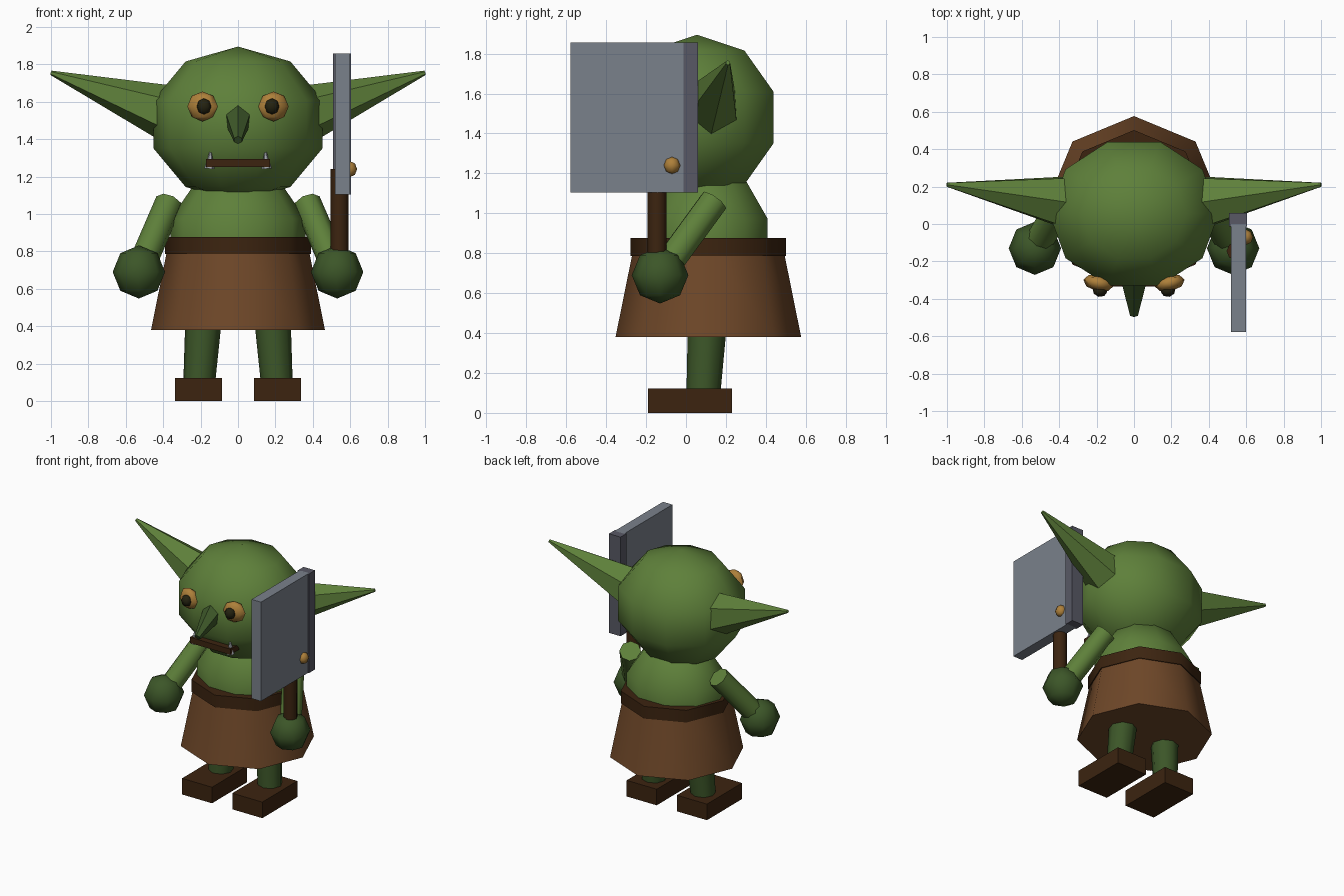
import bpy, bmesh, math
from mathutils import Matrix, Vector

if "Cube" in bpy.data.objects:
    bpy.data.objects.remove(bpy.data.objects["Cube"])


def srgb(r, g, b):
    return tuple(((c / 255 + 0.055) / 1.055) ** 2.4 if c > 10 else c / 3295 for c in (r, g, b)) + (1.0,)


def material(name, *rgb):
    m = bpy.data.materials.new(name)
    m.diffuse_color = srgb(*rgb)
    m.use_nodes = True
    m.node_tree.nodes["Principled BSDF"].inputs["Base Color"].default_value = m.diffuse_color
    return m


GREEN = material("green skin", 94, 128, 58)
DARK_GREEN = material("dark green skin", 60, 86, 40)
LEATHER = material("brown leather", 110, 71, 40)
DARK = material("dark leather", 60, 36, 16)
GOLD = material("gold", 174, 128, 58)
BLACK = material("pupil black", 36, 34, 16)
STEEL = material("steel", 122, 129, 139)
SPINE = material("dark steel", 88, 89, 101)
BONE = material("tusk grey", 160, 165, 170)


def finish(name, bm, mat, matrix, mirror=False, smooth=True):
    bm.transform(matrix)
    if mirror:
        bm.transform(Matrix.Scale(-1, 4, (1, 0, 0)))
        bmesh.ops.reverse_faces(bm, faces=bm.faces)
    me = bpy.data.meshes.new(name)
    bm.to_mesh(me)
    bm.free()
    me.materials.append(mat)
    if smooth:
        me.shade_smooth()
        me.set_sharp_from_angle(angle=math.radians(50))
    ob = bpy.data.objects.new(name, me)
    bpy.context.collection.objects.link(ob)
    return ob


def ball(name, mat, centre, radii, segs=8, rings=4, turn=0, mirror=False):
    bm = bmesh.new()
    bmesh.ops.create_uvsphere(bm, u_segments=segs, v_segments=rings, radius=1)
    # a vertex meridian lies on the x axis
    bm.transform(Matrix.Rotation(math.pi / 2, 4, 'Z'))
    m = (Matrix.Translation(centre) @ Matrix.Rotation(math.radians(turn), 4, 'Z')
         @ Matrix.Diagonal((*radii, 1)))
    finish(name, bm, mat, m, mirror)


def rod(name, mat, a, b, r1, r2, segs=8, mirror=False):
    a, b = Vector(a), Vector(b)
    bm = bmesh.new()
    bmesh.ops.create_cone(bm, cap_ends=True, segments=segs, radius1=r1, radius2=r2,
                          depth=(b - a).length)
    rot = (b - a).to_track_quat('Z', 'Y').to_matrix().to_4x4()
    finish(name, bm, mat, Matrix.Translation((a + b) / 2) @ rot, mirror)


def box(name, mat, lo, hi, mirror=False):
    lo, hi = Vector(lo), Vector(hi)
    bm = bmesh.new()
    bmesh.ops.create_cube(bm, size=1)
    finish(name, bm, mat, Matrix.Translation((lo + hi) / 2) @ Matrix.Diagonal((*(hi - lo), 1)),
           mirror, smooth=False)


# head and body
ball("head", GREEN, (0, 0.055, 1.48), (0.476, 0.425, 0.415), 10, 5)
ball("torso", GREEN, (0, 0.11, 0.85), (0.38, 0.33, 0.40), 10, 5)
rod("tunic_skirt", LEATHER, (0, 0.112, 0.38), (0, 0.112, 0.85), 0.465, 0.37)
rod("belt", DARK, (0, 0.112, 0.785), (0, 0.112, 0.877), 0.39, 0.39)

# face
rod("nose", DARK_GREEN, (0, -0.27, 1.525), (0, -0.485, 1.395), 0.083, 0.024, 6)
box("mouth", DARK, (-0.17, -0.335, 1.25), (0.17, -0.23, 1.293))

# paired parts
for side, flip in (("right", False), ("left", True)):
    rod(side + "_ear", GREEN, (0.36, 0.117, 1.535), (1.0, 0.21, 1.755), 0.155, 0.012, 6, flip)
    ball(side + "_eye", GOLD, (0.19, -0.315, 1.575), (0.083, 0.045, 0.08), 8, 4, 12, flip)
    ball(side + "_pupil", BLACK, (0.182, -0.355, 1.575), (0.04, 0.035, 0.043), 8, 4, 12, flip)
    rod(side + "_tusk", BONE, (0.153, -0.305, 1.242), (0.147, -0.305, 1.33), 0.028, 0.006, 6, flip)
    rod(side + "_arm", GREEN, (0.37, 0.14, 1.06), (0.53, -0.13, 0.69), 0.075, 0.075, 8, flip)
    ball(side + "_fist", DARK_GREEN, (0.53, -0.13, 0.69), (0.14, 0.142, 0.142), 8, 4, 0, flip)
    rod(side + "_leg", DARK_GREEN, (0.21, 0.085, 0.06), (0.18, 0.11, 0.5), 0.084, 0.1, 8, flip)
    box(side + "_foot", DARK, (0.085, -0.19, 0), (0.337, 0.23, 0.122), flip)

# cleaver
rod("cleaver_handle", DARK, (0.543, -0.145, 0.6), (0.543, -0.145, 1.24), 0.048, 0.048)
box("cleaver_blade", STEEL, (0.519, -0.578, 1.105), (0.598, 0.0, 1.857))
box("cleaver_spine", SPINE, (0.508, -0.013, 1.105), (0.605, 0.06, 1.857))
ball("cleaver_rivet", GOLD, (0.597, -0.07, 1.24), (0.04, 0.042, 0.043))
